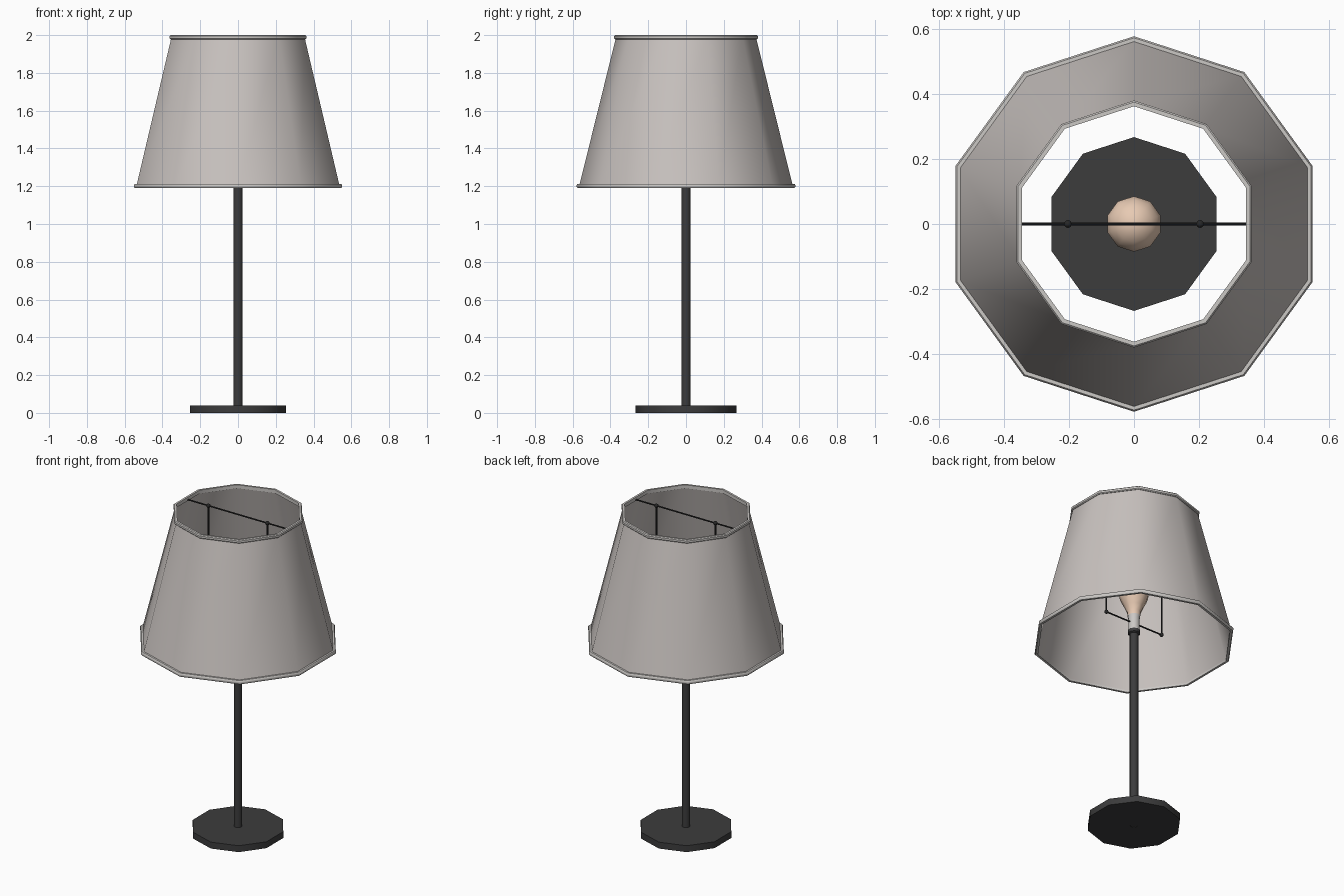
import bpy, bmesh, math
from mathutils import Vector

if "Cube" in bpy.data.objects:
    bpy.data.objects.remove(bpy.data.objects["Cube"])

SIDES = 10


def material(name, rgb):
    m = bpy.data.materials.new(name)
    m.diffuse_color = (*rgb, 1)
    m.use_nodes = True
    m.node_tree.nodes["Principled BSDF"].inputs["Base Color"].default_value = m.diffuse_color
    return m


FABRIC = material("warm grey fabric", (0.58, 0.54, 0.52))
TRIM = material("pale grey trim", (0.60, 0.58, 0.56))
METAL = material("dark metal", (0.045, 0.045, 0.046))
WIRE = material("black wire", (0.02, 0.02, 0.02))
SOCKET = material("light grey socket", (0.60, 0.58, 0.56))
GLASS = material("peach glass", (0.80, 0.59, 0.45))


def finish(name, bm, mat):
    bmesh.ops.recalc_face_normals(bm, faces=bm.faces)
    me = bpy.data.meshes.new(name)
    bm.to_mesh(me)
    bm.free()
    for p in me.polygons:
        p.use_smooth = True
    me.set_sharp_from_angle(angle=math.radians(40))
    me.materials.append(mat)
    ob = bpy.data.objects.new(name, me)
    bpy.context.collection.objects.link(ob)
    return ob


def lathe(name, profile, mat, ring=False):
    """Turn an (r, z) profile into a ten-sided solid; ring closes the profile on itself."""
    bm = bmesh.new()
    rows = []
    for r, z in profile:
        rows.append([bm.verts.new((r * math.cos(a), r * math.sin(a), z))
                     for a in (math.pi / 2 + 2 * math.pi * i / SIDES for i in range(SIDES))])
    pairs = list(zip(rows, rows[1:]))
    if ring:
        pairs.append((rows[-1], rows[0]))
    else:
        bm.faces.new(rows[0])
        bm.faces.new(rows[-1])
    for a, b in pairs:
        for i in range(SIDES):
            j = (i + 1) % SIDES
            bm.faces.new((a[i], a[j], b[j], b[i]))
    return finish(name, bm, mat)


def rod(name, p, q, radius=0.0045):
    p, q = Vector(p), Vector(q)
    bm = bmesh.new()
    bmesh.ops.create_cone(bm, cap_ends=True, segments=8, radius1=radius,
                          radius2=radius, depth=(q - p).length)
    bm.transform((q - p).to_track_quat('Z', 'Y').to_matrix().to_4x4())
    bmesh.ops.translate(bm, verts=bm.verts, vec=(p + q) / 2)
    finish(name, bm, WIRE)


def ball(name, centre, radius=0.012):
    bm = bmesh.new()
    bmesh.ops.create_uvsphere(bm, u_segments=10, v_segments=8, radius=radius)
    bmesh.ops.translate(bm, verts=bm.verts, vec=centre)
    finish(name, bm, WIRE)


# Foot with a hole for the pole
lathe("base", [(0.025, 0), (0.268, 0), (0.268, 0.04), (0.025, 0.04)], METAL, ring=True)
# Pole with a small collar at the top
lathe("pole", [(0.025, 0.002), (0.025, 1.245), (0.036, 1.25), (0.036, 1.27)], METAL)
# Socket and bulb
lathe("socket", [(0.033, 1.27), (0.033, 1.345), (0.037, 1.365)], SOCKET)
bulb = [(0.037, 1.365), (0.04, 1.39), (0.055, 1.425), (0.075, 1.465)]
for d in (-10, 10, 30, 50, 70, 85):
    t = math.radians(d)
    bulb.append((0.087 * math.cos(t), 1.51 + 0.087 * math.sin(t)))
lathe("bulb", bulb, GLASS)

# Tapered shade and its two trim rings
lathe("shade", [(0.567, 1.195), (0.369, 1.995), (0.365, 1.995), (0.562, 1.195)], FABRIC, ring=True)
lathe("bottom_trim", [(0.56, 1.19), (0.574, 1.19), (0.579, 1.196), (0.579, 1.207),
                      (0.574, 1.213), (0.56, 1.213)], TRIM, ring=True)
lathe("top_trim", [(0.363, 1.978), (0.376, 1.978), (0.381, 1.983), (0.381, 1.995),
                   (0.376, 2.0), (0.363, 2.0)], TRIM, ring=True)

# Wire harp that carries the shade
X, LOW, HIGH = 0.204, 1.318, 1.984
rod("top_wire", (-0.345, 0, HIGH), (0.345, 0, HIGH))
rod("lower_wire", (-X, 0, LOW), (X, 0, LOW))
for side, s in (("left", -1), ("right", 1)):
    rod(side + "_wire", (s * X, 0, LOW), (s * X, 0, HIGH))
    ball(side + "_lower_joint", (s * X, 0, LOW))
    ball(side + "_upper_joint", (s * X, 0, HIGH))
